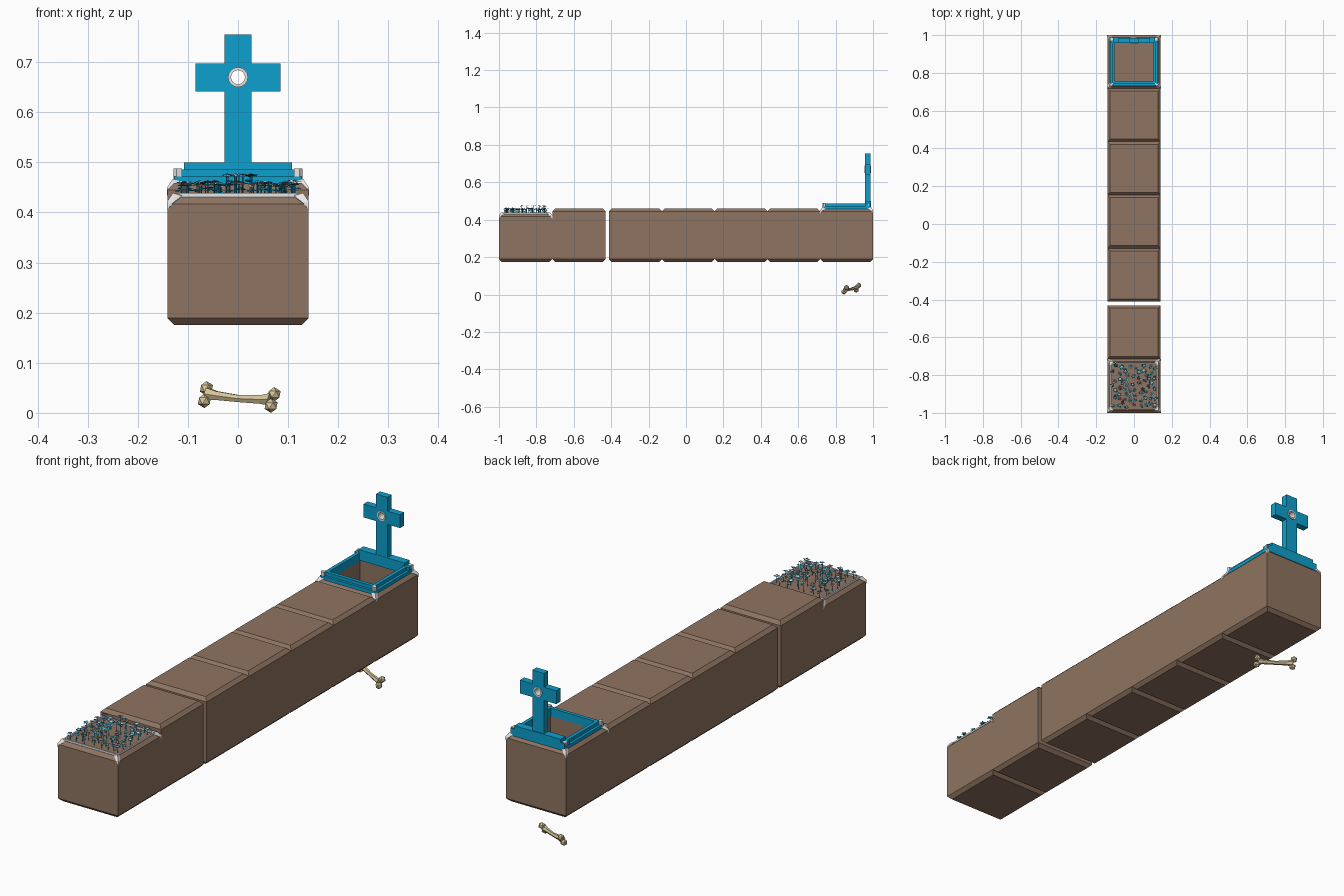
import bpy, bmesh, math, random
from mathutils import Vector, Matrix

if "Cube" in bpy.data.objects:
    bpy.data.objects.remove(bpy.data.objects["Cube"])
random.seed(4)

def mat(name, c):
    m = bpy.data.materials.new(name)
    m.diffuse_color = (*c, 1)
    m.use_nodes = True
    m.node_tree.nodes["Principled BSDF"].inputs["Base Color"].default_value = m.diffuse_color
    return m
BROWN = mat("earth brown", (0.275, 0.175, 0.12))
BLUE = mat("bright blue", (0.004, 0.35, 0.61))
WHITE = mat("pale white", (0.82, 0.82, 0.82))
BONE = mat("bone beige", (0.67, 0.55, 0.32))
RED = mat("flower red", (0.45, 0.05, 0.04))

def finish(bm, name, *mats):
    bmesh.ops.recalc_face_normals(bm, faces=bm.faces[:])
    me = bpy.data.meshes.new(name)
    bm.to_mesh(me)
    bm.free()
    for m in mats:
        me.materials.append(m)
    ob = bpy.data.objects.new(name, me)
    bpy.context.collection.objects.link(ob)
    return ob

def box(bm, x0, x1, y0, y1, z0, z1):
    m = Matrix.Translation(((x0+x1)/2, (y0+y1)/2, (z0+z1)/2)) @ Matrix.Diagonal((x1-x0, y1-y0, z1-z0, 1))
    bmesh.ops.create_cube(bm, size=1, matrix=m)

def hull(bm, pts):
    vs = [bm.verts.new(p) for p in pts]
    r = bmesh.ops.convex_hull(bm, input=vs)
    junk = [v for v in set(r["geom_interior"] + r["geom_unused"]) if isinstance(v, bmesh.types.BMVert)]
    bmesh.ops.delete(bm, geom=junk, context='VERTS')

# earth block: stacked rectangular rings with chamfered top and bottom, optional pit
def block(name, y0, y1, top, pit=False):
    c = 0.014
    rings = [(c, 0.175), (0, 0.175 + c), (0, top - c), (c, top)]
    if pit:
        rings += [(0.038, top), (0.038, 0.21)]
    bm = bmesh.new()
    loops = []
    for i, z in rings:
        xs, a, b = 0.141 - i, y0 + i, y1 - i
        loops.append([bm.verts.new(p) for p in ((-xs, a, z), (xs, a, z), (xs, b, z), (-xs, b, z))])
    for p, q in zip(loops, loops[1:]):
        for k in range(4):
            n = (k + 1) % 4
            bm.faces.new((p[k], p[n], q[n], q[k]))
    bm.faces.new(loops[0])
    bm.faces.new(loops[-1])
    finish(bm, name, BROWN)

block("flower_block", -1, -0.715, 0.431)
block("earth_block_1", -0.715, -0.431, 0.459)
for k in range(5):
    a = -0.411 + k * 0.2822
    block("grave_block" if k == 4 else f"earth_block_{k+2}", a, a + 0.2822, 0.459, k == 4)

# white caps folded over the four top corners of a block
def caps(name, y0, y1, top, post):
    bm = bmesh.new()
    for sx in (-1, 1):
        for yc, sy in ((y0, 1), (y1, -1)):
            def P(dx, dy, z):
                return (sx * (0.142 - dx), yc + sy * (dy - 0.001), z)
            hull(bm, [P(0, 0, top - 0.026), P(0, 0, top - 0.010), P(0, 0.012, top - 0.012),
                      P(0.012, 0, top - 0.012), P(0.030, 0.013, top + 0.002),
                      P(0.013, 0.030, top + 0.002), P(0.012, 0.012, top + 0.008),
                      P(0.028, 0.028, top + 0.008)])
            if post:
                hull(bm, [P(*d, z) for z in (top, top + 0.029)
                          for d in ((0.013, 0.019), (0.019, 0.013), (0.030, 0.016), (0.016, 0.030), (0.03, 0.03))])
    finish(bm, name, WHITE)

caps("flower_bed_corners", -1, -0.715, 0.431, False)
caps("grave_frame_corners", 0.718, 1, 0.459, True)

# rectangular border rails
def border(bm, xo, y0, y1, w, z0, z1):
    for s in (-1, 1):
        box(bm, *sorted((s * xo, s * (xo - w))), y0, y1, z0, z1)
    box(bm, -xo + w, xo - w, y0, y0 + w, z0, z1)
    box(bm, -xo + w, xo - w, y1 - w, y1, z0, z1)

bm = bmesh.new()
border(bm, 0.126, -0.985, -0.730, 0.006, 0.428, 0.439)
finish(bm, "flower_bed_edging", WHITE)

# two-step grave frame
bm = bmesh.new()
border(bm, 0.128, 0.730, 0.987, 0.013, 0.452, 0.472)
border(bm, 0.117, 0.741, 0.978, 0.015, 0.452, 0.486)
finish(bm, "grave_frame", BLUE)

# headstone base behind the pit
bm = bmesh.new()
box(bm, -0.127, 0.127, 0.957, 0.990, 0.455, 0.486)
box(bm, -0.108, 0.108, 0.957, 0.990, 0.486, 0.500)
finish(bm, "headstone_base", BLUE)

# cross: outline extruded, with a round hole cut through
half = [(0.027, 0.49), (0.027, 0.641), (0.085, 0.641), (0.085, 0.697), (0.027, 0.697), (0.027, 0.755)]
bm = bmesh.new()
f = bm.faces.new([bm.verts.new((x, 0.958, z)) for x, z in half + [(-x, z) for x, z in reversed(half)]])
ext = bmesh.ops.extrude_face_region(bm, geom=[f])["geom"]
bmesh.ops.translate(bm, vec=(0, 0.028, 0), verts=[v for v in ext if isinstance(v, bmesh.types.BMVert)])
cross = finish(bm, "cross", BLUE)
bm = bmesh.new()
bmesh.ops.create_cone(bm, cap_ends=True, segments=16, radius1=0.017, radius2=0.017, depth=0.2,
                      matrix=Matrix.Translation((0, 0.972, 0.67)) @ Matrix.Rotation(math.pi/2, 4, 'X'))
cutter = finish(bm, "hole_cutter")
cutter.hide_render = True
cutter.hide_viewport = True
mod = cross.modifiers.new("hole", 'BOOLEAN')
mod.operation, mod.object, mod.solver = 'DIFFERENCE', cutter, 'EXACT'

# white ring lining the hole
bm = bmesh.new()
prof = [(0.014, 0.955), (0.020, 0.955), (0.020, 0.989), (0.014, 0.989)]
rows = [[bm.verts.new((r * math.cos(t), y, 0.67 + r * math.sin(t))) for r, y in prof]
        for t in (k * math.tau / 16 for k in range(16))]
for k in range(16):
    p, q = rows[k], rows[(k + 1) % 16]
    for j in range(4):
        bm.faces.new((p[j], p[(j+1) % 4], q[(j+1) % 4], q[j]))
finish(bm, "cross_ring", WHITE)

# flowers: thin stem, five petals and a centre
def disc(bm, M, r, z, n, idx, star=False):
    c = bm.verts.new(M @ Vector((0, 0, z - 0.002 if star else z + 0.003)))
    ring = []
    for k in range(n):
        a = k * math.tau / n
        rr = r * (0.55 if star and k % 2 else 1)
        ring.append(bm.verts.new(M @ Vector((rr * math.cos(a), rr * math.sin(a), z))))
    for k in range(n):
        bm.faces.new((c, ring[k], ring[(k+1) % n])).material_index = idx

bm = bmesh.new()
spots = []
for _ in range(4000):
    p = Vector((random.uniform(-0.114, 0.114), random.uniform(-0.972, -0.742)))
    if len(spots) < 62 and all((p - q).length > 0.023 for q in spots):
        spots.append(p)
for i, p in enumerate(spots):
    h = 0.474 if p.length < 0.9 and abs(p.x) < 0.03 else random.uniform(0.453, 0.462)
    r = random.uniform(0.012, 0.017)
    bmesh.ops.create_cone(bm, cap_ends=False, segments=4, radius1=0.0012, radius2=0.0012, depth=h - 0.43,
                          matrix=Matrix.Translation((p.x, p.y, (h + 0.43) / 2)))
    M = (Matrix.Translation((p.x, p.y, h)) @ Matrix.Rotation(random.uniform(-0.3, 0.3), 4, 'X')
         @ Matrix.Rotation(random.uniform(0, 6), 4, 'Z'))
    white = i % 2
    disc(bm, M, r, 0, 10, white, True)
    disc(bm, M, r * 0.45, 0.001, 6, 2 if i % 5 == 0 else 1 - white)
    # leaf
    disc(bm, M @ Matrix.Translation((0.008, 0.004, -0.012)), 0.006, 0, 4, 0)
finish(bm, "flowers", BLUE, WHITE, RED)

# bone: tapered six-sided shaft with two knobs at each end
bm = bmesh.new()
A, B = Vector((-0.062, 0.914, 0.038)), Vector((0.065, 0.852, 0.027))
q = (B - A).to_track_quat('Z', 'Y').to_matrix()
rows = []
for t, r in ((0, 0.014), (0.15, 0.010), (0.5, 0.008), (0.85, 0.010), (1, 0.014)):
    c = A.lerp(B, t) - Vector((0, 0, 0.004 * math.sin(math.pi * t)))
    rows.append([bm.verts.new(c + q @ Vector((r * math.cos(k * math.pi / 3), r * math.sin(k * math.pi / 3), 0)))
                 for k in range(6)])
for p, n in zip(rows, rows[1:]):
    for k in range(6):
        bm.faces.new((p[k], p[(k+1) % 6], n[(k+1) % 6], n[k]))
bm.faces.new(rows[0])
bm.faces.new(rows[-1])
for c in ((-0.063, 0.924, 0.049), (-0.067, 0.910, 0.024), (0.072, 0.858, 0.037), (0.066, 0.845, 0.0145)):
    bmesh.ops.create_icosphere(bm, subdivisions=1, radius=0.0145, matrix=Matrix.Translation(c))
finish(bm, "bone", BONE)
